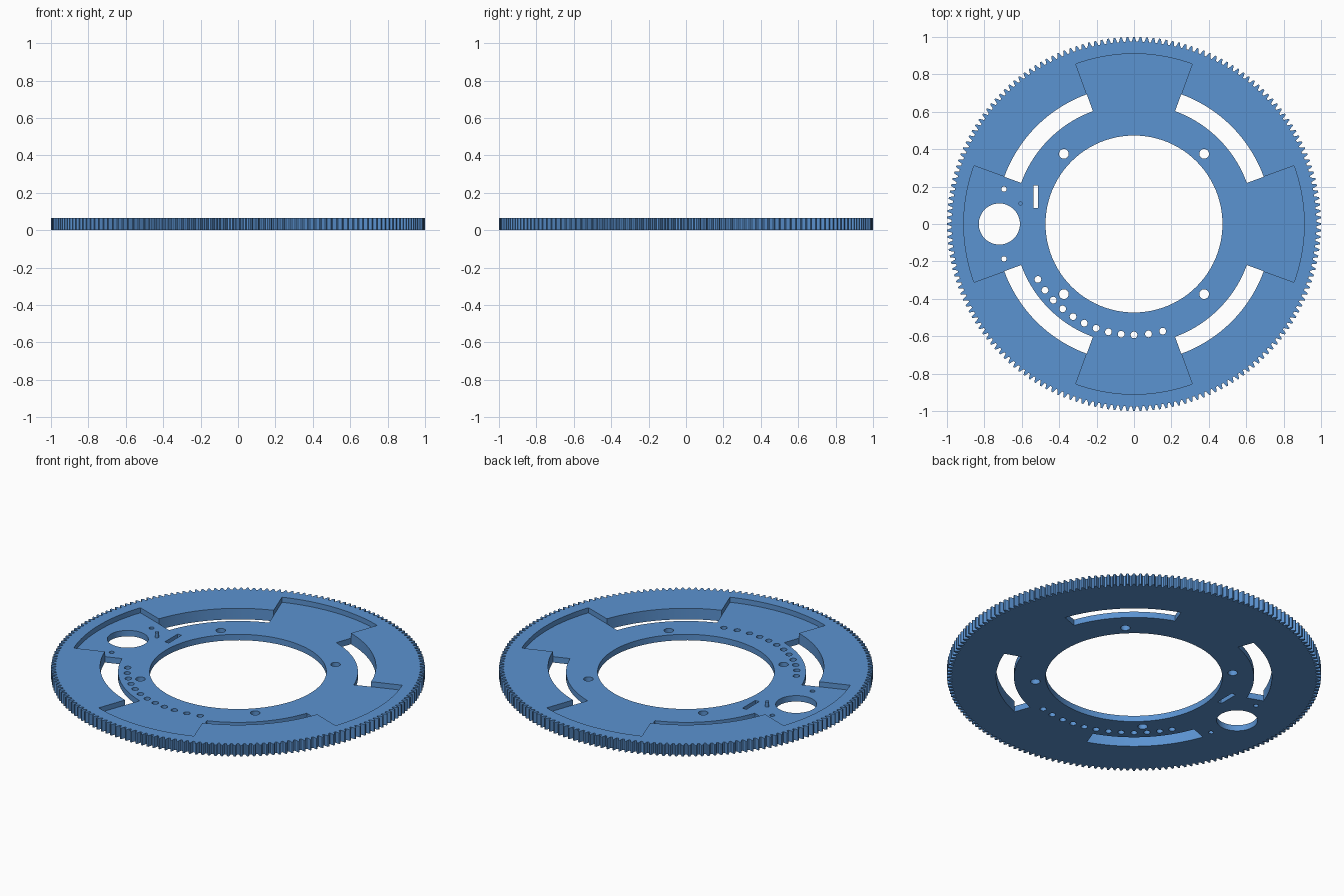
import bpy, bmesh
from math import sin, cos, pi, radians, tau

if "Cube" in bpy.data.objects:
    bpy.data.objects.remove(bpy.data.objects["Cube"])

THICK, FLOOR = 0.065, 0.035      # full height and recessed floor height
TEETH, ROOT = 180, 0.975

blue = bpy.data.materials.new("plate blue")
blue.diffuse_color = (0.105, 0.292, 0.64, 1)
blue.use_nodes = True
blue.node_tree.nodes["Principled BSDF"].inputs["Base Color"].default_value = blue.diffuse_color


def polar(r, a):
    return (r * cos(a), r * sin(a))


def arc(r, a0, a1, n):
    return [polar(r, a0 + (a1 - a0) * i / n) for i in range(n + 1)]


def circle(x, y, r, n=24):
    return [(x + r * cos(tau * i / n), y + r * sin(tau * i / n)) for i in range(n)]


def prisms(name, outlines, z0, z1):
    """One object holding a straight prism for every counter-clockwise outline."""
    bm = bmesh.new()
    for pts in outlines:
        low = [bm.verts.new((x, y, z0)) for x, y in pts]
        high = [bm.verts.new((x, y, z1)) for x, y in pts]
        bm.faces.new(low[::-1])
        bm.faces.new(high)
        n = len(pts)
        for i in range(n):
            j = (i + 1) % n
            bm.faces.new((low[i], low[j], high[j], high[i]))
    me = bpy.data.meshes.new(name)
    bm.to_mesh(me)
    bm.free()
    me.materials.append(blue)
    ob = bpy.data.objects.new(name, me)
    bpy.context.collection.objects.link(ob)
    return ob


def cut(target, cutter):
    cutter.hide_render = True
    mod = target.modifiers.new("cut", 'BOOLEAN')
    mod.operation = 'DIFFERENCE'
    mod.solver = 'EXACT'
    mod.object = cutter
    bpy.context.view_layer.objects.active = target
    bpy.ops.object.modifier_apply(modifier=mod.name)
    bpy.data.objects.remove(cutter)


# Gear blank with tapered teeth
pitch = tau / TEETH
gear = []
for i in range(TEETH):
    for r, f in ((ROOT, -0.36), (0.988, -0.24), (1.0, -0.12),
                 (1.0, 0.12), (0.988, 0.24), (ROOT, 0.36)):
        gear.append(polar(r, (i + f) * pitch))
ring = prisms("gear_ring", [gear], 0, THICK)

# Recess: round middle with four wider wings
SLOT_IN, SLOT_OUT, WING = 0.642, 0.738, 0.91
half = radians(20)
recess = []
for k in range(4):
    a = k * pi / 2
    recess += arc(WING, a - half, a + half, 20)
    recess += arc(SLOT_OUT, a + half, a + pi / 2 - half, 24)
cut(ring, prisms("recess_cutter", [recess], FLOOR, 0.2))

# Through openings: bore, big hole, narrow slit
holes = [circle(0, 0, 0.473, 96), circle(-0.72, 0, 0.11, 48),
         [(-0.538, 0.085), (-0.512, 0.085), (-0.512, 0.205), (-0.538, 0.205)]]
# Curved slots between the wings (outer wall runs slightly proud of the recess wall)
for k in range(4):
    a0, a1 = k * pi / 2 + half, (k + 1) * pi / 2 - half
    holes.append(arc(SLOT_OUT, a0, a1, 24) + arc(SLOT_IN, a1, a0, 24))
# Four mounting holes and two small screw holes
holes += [circle(sx * 0.375, sy * 0.375, 0.026) for sx in (-1, 1) for sy in (-1, 1)]
holes += [circle(-0.695, s * 0.187, 0.014, 16) for s in (-1, 1)]
# Row of indexing holes along an arc
angles = [-90 - 6.67 * i for i in range(10)] + [-82.5, -75]
holes += [circle(*polar(0.593, radians(a)), 0.018, 20) for a in angles]
cut(ring, prisms("hole_cutter", holes, -0.1, 0.2))

# Small upright locating pin on the recessed floor
pin = prisms("locating_pin", [circle(-0.607, 0.11, 0.011, 16)], FLOOR - 0.005, THICK)

for ob in (ring, pin):
    bpy.ops.object.select_all(action='DESELECT')
    ob.select_set(True)
    bpy.context.view_layer.objects.active = ob
    bpy.ops.object.shade_smooth_by_angle(angle=radians(25))
